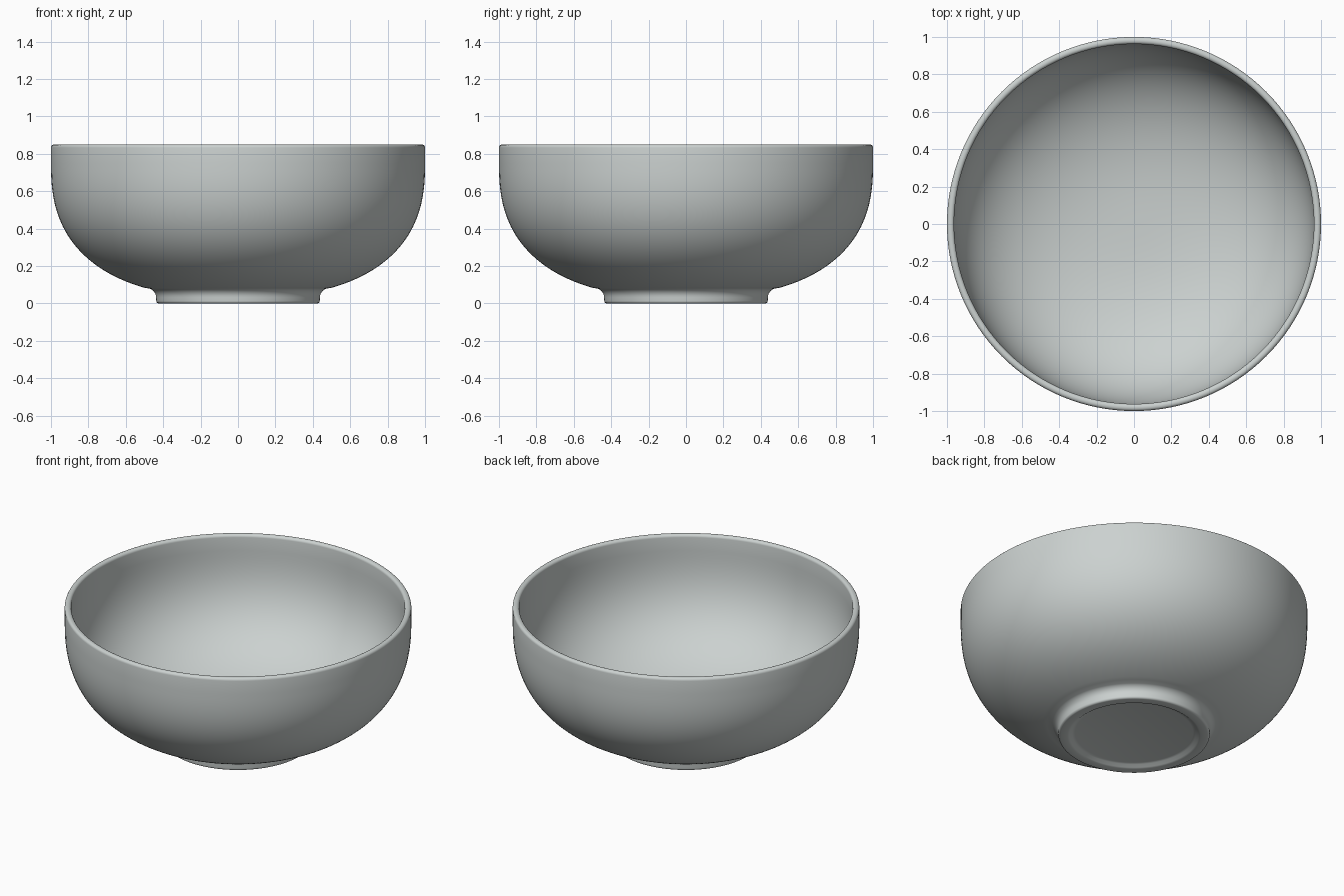
import bpy, bmesh
from math import sin, cos, pi, radians, copysign

cube = bpy.data.objects.get("Cube")
if cube:
    bpy.data.objects.remove(cube, do_unlink=True)

SEGMENTS = 128
FULLNESS = 2.5  # superellipse exponent of the bowl wall

glaze = bpy.data.materials.new("grey_glaze")
glaze.use_nodes = True
colour = (0.60, 0.64, 0.63, 1)
glaze.diffuse_color = colour
glaze.node_tree.nodes["Principled BSDF"].inputs["Base Color"].default_value = colour


def arc(cx, cz, rx, rz, start, end, steps, power=2):
    """Points on a (super)elliptical arc, angles in degrees."""
    def bend(v):
        return copysign(abs(v) ** (2 / power), v)
    angles = [radians(start + (end - start) * i / steps) for i in range(steps + 1)]
    return [(cx + rx * bend(cos(a)), cz + rz * bend(sin(a))) for a in angles]


def lathe(name, profile, material):
    """Spin a radius/height profile around the z axis."""
    bm = bmesh.new()
    verts = [bm.verts.new((r, 0, z)) for r, z in profile]
    edges = [bm.edges.new(pair) for pair in zip(verts, verts[1:])]
    bmesh.ops.spin(bm, geom=verts + edges, cent=(0, 0, 0), axis=(0, 0, 1),
                   angle=2 * pi, steps=SEGMENTS)
    bmesh.ops.remove_doubles(bm, verts=bm.verts, dist=0.0005)
    bmesh.ops.recalc_face_normals(bm, faces=bm.faces)
    mesh = bpy.data.meshes.new(name)
    bm.to_mesh(mesh)
    bm.free()
    mesh.materials.append(material)
    obj = bpy.data.objects.new(name, mesh)
    bpy.context.collection.objects.link(obj)
    bpy.context.view_layer.objects.active = obj
    obj.select_set(True)
    bpy.ops.object.shade_smooth_by_angle(angle=radians(40))
    return obj


# Recessed underside and rounded foot ring
profile = [(0, 0.02), (0.34, 0.02), (0.357, 0.016), (0.372, 0.004), (0.385, 0)]
profile += arc(0.423, 0.014, 0.014, 0.014, -90, 0, 5)
# Concave flare from the foot into the wall
profile += arc(0.488, 0.032, 0.05, 0.05, 180, 110, 6)
# Outer wall
profile += arc(0, 0.75, 1, 0.72, -65, 0, 40, FULLNESS)
# Rounded lip
profile += arc(0.983, 0.833, 0.017, 0.017, 0, 90, 5)
profile += arc(0.979, 0.833, 0.017, 0.017, 90, 180, 5)
# Inner wall down to the centre
profile += arc(0, 0.75, 0.962, 0.684, 0, -90, 48, FULLNESS)

lathe("bowl", profile, glaze)
